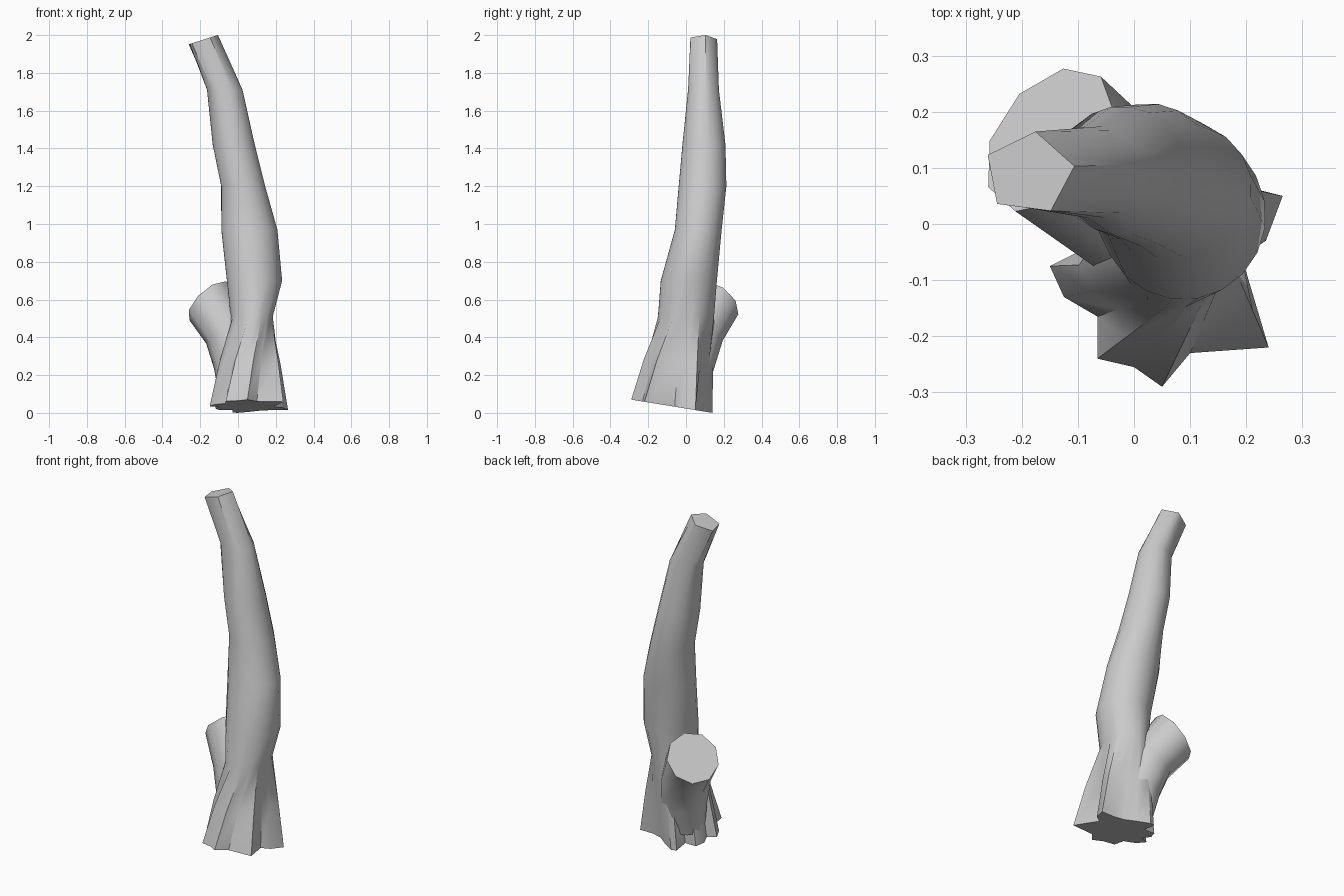
import bpy, math
from mathutils import Vector

if "Cube" in bpy.data.objects:
    bpy.data.objects.remove(bpy.data.objects["Cube"])


def loft(name, rings, angle):
    """Skin a stack of equal-length rings and cap both ends."""
    n = len(rings[0])
    verts = [tuple(p) for r in rings for p in r]
    faces = [(k * n + i, k * n + (i + 1) % n, (k + 1) * n + (i + 1) % n, (k + 1) * n + i)
             for k in range(len(rings) - 1) for i in range(n)]
    faces.append(tuple(reversed(range(n))))
    faces.append(tuple(range((len(rings) - 1) * n, len(rings) * n)))
    me = bpy.data.meshes.new(name)
    me.from_pydata(verts, [], faces)
    ob = bpy.data.objects.new(name, me)
    bpy.context.collection.objects.link(ob)
    bpy.ops.object.select_all(action='DESELECT')
    ob.select_set(True)
    bpy.context.view_layer.objects.active = ob
    bpy.ops.object.shade_smooth_by_angle(angle=math.radians(angle))
    return ob


N = 20
ANGLES = [math.radians(10 + 18 * i) for i in range(N)]


def oval(x0, x1, y0, y1, z):
    return [Vector(((x0 + x1) / 2 + (x1 - x0) / 2 * math.cos(a),
                    (y0 + y1) / 2 + (y1 - y0) / 2 * math.sin(a), z)) for a in ANGLES]


# Root outline on a slightly sloping cut
outline = [(.235, -.03), (.265, .05), (.18, .05), (.12, .065), (.07, .10),
           (.0, .14), (-.03, .13), (-.03, .05), (-.10, .05), (-.12, .0),
           (-.10, -.05), (-.15, -.075), (-.125, -.13), (-.065, -.165), (-.065, -.24),
           (.0, -.255), (.05, -.29), (.1, -.23), (.24, -.22), (.19, -.06)]
base = [Vector((x, y, .023 - .163 * y)) for x, y in outline]

# Trunk ovals: x range, y range, height
ovals = [oval(*s) for s in [
    (-.04, .185, -.15, .15, .51), (-.06, .235, -.135, .165, .70),
    (-.09, .21, -.06, .19, .97), (-.09, .145, -.04, .215, 1.20),
    (-.135, .09, -.02, .21, 1.42), (-.165, .025, .01, .175, 1.71)]]
flare = [b.lerp(o, .42) for b, o in zip(base, ovals[0])]
for p in flare:
    p.z = .26 - .1 * p.y

# Five-sided sloping tip
tip = []
for i, a in enumerate(ANGLES):
    off = math.radians(18 * (i % 4)) - math.pi / 5
    r = .082 * math.cos(math.pi / 5) / math.cos(off)
    x = r * math.cos(a)
    tip.append(Vector((-.187 + x, .09 + .92 * r * math.sin(a), 1.975 + .32 * x)))

loft("trunk", [base, flare] + ovals + [tip], 42)


# Cut branch stub leaning to the back left
def disc(c, normal, r, n=9):
    q = Vector((0, 0, 1)).rotation_difference(Vector(normal))
    return [Vector(c) + q @ Vector((r * math.cos(t), r * math.sin(t), 0))
            for t in (2 * math.pi * (i + .25) / n for i in range(n))]


loft("branch_stub", [
    disc((.0, .0, .08), (0, 0, 1), .10),
    disc((-.005, .025, .25), (-.1, .1, 1), .125),
    disc((-.045, .065, .42), (-.35, .27, .9), .135),
    disc((-.15, .15, .588), (-.6, .45, .65), .145)], 42)
